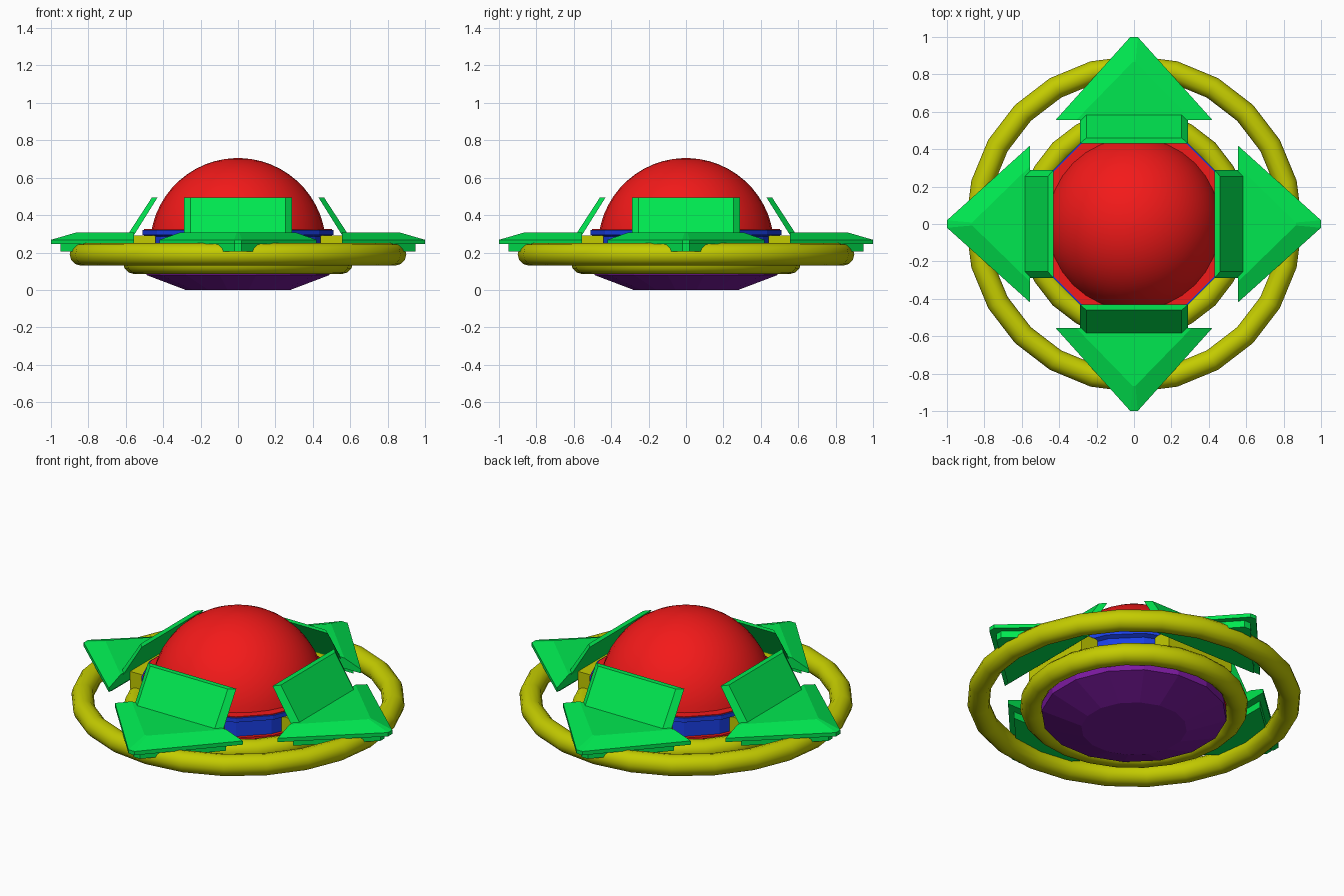
import bpy, bmesh
from math import cos, sin, pi, radians
from mathutils import Matrix

if "Cube" in bpy.data.objects:
    bpy.data.objects.remove(bpy.data.objects["Cube"])


def material(name, rgb):
    m = bpy.data.materials.new(name)
    m.diffuse_color = (*rgb, 1)
    m.use_nodes = True
    m.node_tree.nodes["Principled BSDF"].inputs["Base Color"].default_value = m.diffuse_color
    return m


RED = material("red", (0.9, 0.01, 0.01))
BLUE = material("blue", (0.01, 0.05, 0.8))
YELLOW = material("yellow", (0.55, 0.6, 0.0))
GREEN = material("green", (0.0, 0.8, 0.08))
PURPLE = material("purple", (0.2, 0.01, 0.35))


def finish(name, bm, mat, smooth=None):
    bmesh.ops.recalc_face_normals(bm, faces=bm.faces)
    me = bpy.data.meshes.new(name)
    bm.to_mesh(me)
    bm.free()
    ob = bpy.data.objects.new(name, me)
    bpy.context.collection.objects.link(ob)
    me.materials.append(mat)
    if smooth:
        bpy.ops.object.select_all(action='DESELECT')
        ob.select_set(True)
        bpy.context.view_layer.objects.active = ob
        bpy.ops.object.shade_smooth_by_angle(angle=radians(smooth))
    return ob


def loft(bm, rings, cap=True):
    """Skin a stack of equal-length point loops."""
    loops = [[bm.verts.new(p) for p in r] for r in rings]
    n = len(loops[0])
    for a, b in zip(loops, loops[1:]):
        for i in range(n):
            j = (i + 1) % n
            bm.faces.new((a[i], a[j], b[j], b[i]))
    if cap:
        bm.faces.new(loops[0])
        bm.faces.new(loops[-1])


def lathe(name, profile, n, mat, phase=0.0, smooth=None):
    bm = bmesh.new()
    loft(bm, [[(r * cos(phase + 2 * pi * i / n), r * sin(phase + 2 * pi * i / n), z)
               for i in range(n)] for r, z in profile])
    return finish(name, bm, mat, smooth)


def ring(name, major, minor, z, mat):
    bm = bmesh.new()
    n, k = 24, 12
    rings = []
    for i in range(n + 1):
        a = 2 * pi * i / n
        rings.append([((major + minor * cos(2 * pi * j / k)) * cos(a),
                       (major + minor * cos(2 * pi * j / k)) * sin(a),
                       z + minor * sin(2 * pi * j / k)) for j in range(k)])
    loft(bm, rings, cap=False)
    bmesh.ops.remove_doubles(bm, verts=bm.verts, dist=1e-5)
    return finish(name, bm, mat, 45)


def around(name, rings, mat):
    """Four copies of a lofted part that is modelled pointing to -y."""
    for i, side in enumerate(("front", "right", "back", "left")):
        bm = bmesh.new()
        loft(bm, rings)
        bm.transform(Matrix.Rotation(i * pi / 2, 4, 'Z'))
        finish(f"{side}_{name}", bm, mat)


def wedge(base_y, base_w, tip_y, tip_w, z):
    return [(-base_w, -base_y, z), (-tip_w, -tip_y, z), (tip_w, -tip_y, z), (base_w, -base_y, z)]


def bar(w, y0, y1, z):
    return [(-w, -y0, z), (-w, -y1, z), (w, -y1, z), (w, -y0, z)]


HALF = pi / 16

# Central body: bowl, core, collar, dome with rim
lathe("bottom_bowl", [(0.285, 0), (0.5, 0.08), (0.5, 0.14)], 16, PURPLE, HALF)
lathe("core", [(0.515, 0.13), (0.515, 0.2)], 16, RED, HALF)
lathe("collar", [(0.495, 0.19), (0.495, 0.285), (0.52, 0.295), (0.52, 0.32)], 16, BLUE, HALF)
lathe("dome_rim", [(0.512, 0.31), (0.512, 0.325)], 16, RED, HALF)
arc = [radians(8 + 80 * i / 12) for i in range(13)]
lathe("dome", [(0.47 * cos(a), 0.235 + 0.47 * sin(a)) for a in arc], 32, RED, 0, 40)

# Tube rings
ring("outer_ring", 0.84, 0.06, 0.19, YELLOW)
ring("inner_ring", 0.555, 0.06, 0.145, YELLOW)

# Brackets under the flaps
around("bracket", [bar(0.22, 0.44, 0.555, 0.19), bar(0.22, 0.44, 0.555, 0.292)], YELLOW)

# Pointed plates with bevelled top, and the smaller layer below
around("plate", [wedge(0.555, 0.42, 1.0, 0.02, 0.245),
                 wedge(0.555, 0.42, 1.0, 0.02, 0.268),
                 wedge(0.555, 0.31, 0.865, 0.008, 0.307)], GREEN)
around("plate_underside", [wedge(0.6, 0.34, 0.95, 0.02, 0.205),
                           wedge(0.6, 0.34, 0.95, 0.02, 0.25)], GREEN)

# Leaning flaps, outer face narrower than the inner face
around("flap", [[(-0.29, -0.555, 0.295), (0.29, -0.555, 0.295),
                 (0.29, -0.43, 0.495), (-0.29, -0.43, 0.495)],
                [(-0.255, -0.59, 0.295), (0.255, -0.59, 0.295),
                 (0.255, -0.46, 0.495), (-0.255, -0.46, 0.495)]], GREEN)
